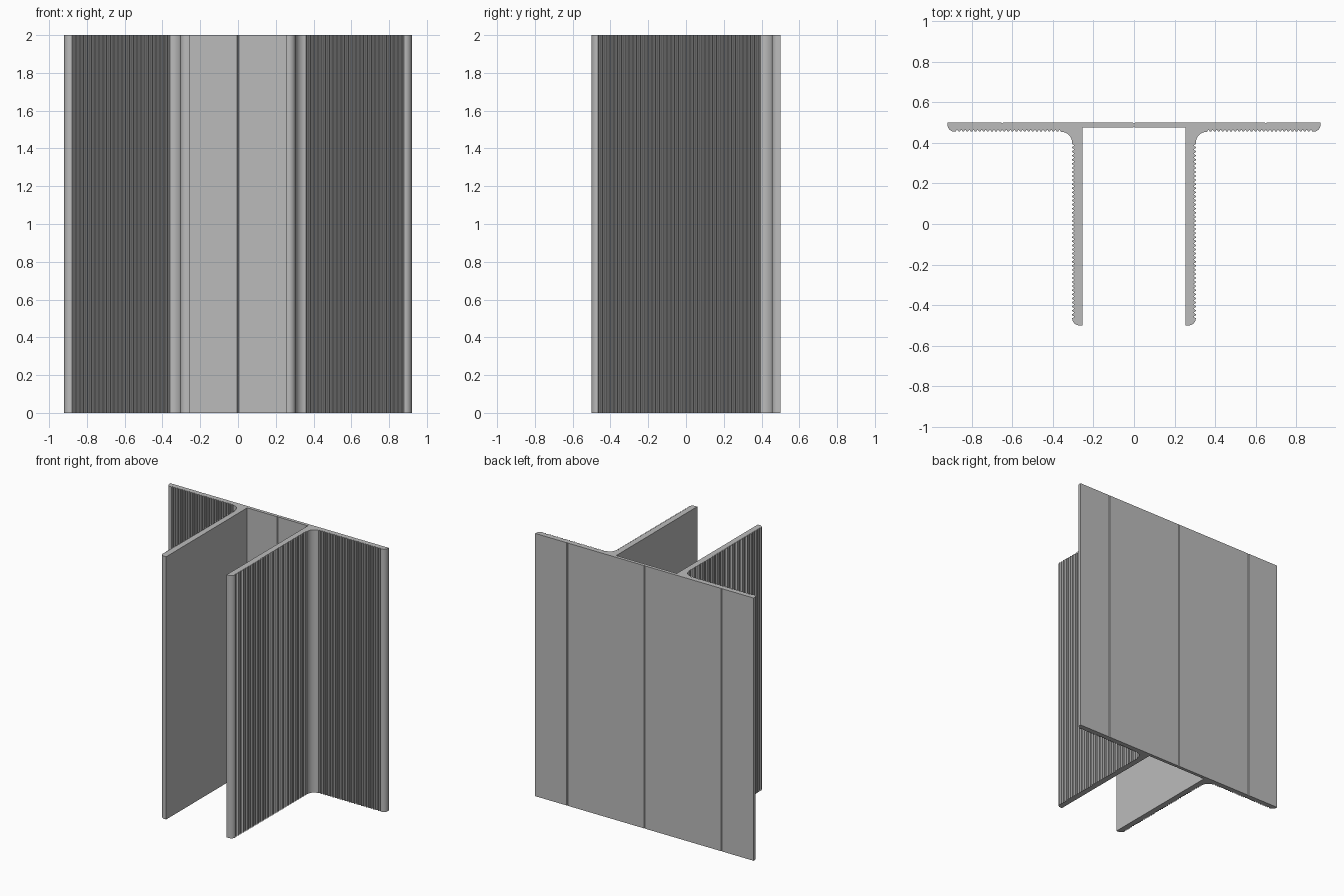
import bpy
import bmesh
from math import cos, sin, radians

cube = bpy.data.objects.get("Cube")
if cube:
    bpy.data.objects.remove(cube, do_unlink=True)

HEIGHT = 2.0
HALF_WIDTH, BACK, FRONT = 0.92, 0.5, -0.5
FLANGE_Y = 0.455               # ribbed face of the flange
LEG_IN, LEG_OUT = 0.255, 0.305  # inner and ribbed faces of the leg
ROUND, FILLET = 0.035, 0.055
PITCH, DEPTH, NOTCH = 0.02, 0.008, 0.005


def arc(cx, cy, r, start, end, steps=8):
    angles = [radians(start + (end - start) * i / steps) for i in range(steps + 1)]
    return [(cx + r * cos(a), cy + r * sin(a)) for a in angles]


def ribs(start, end, inward):
    """Row of small grip ribs between two points, grooves cut inward."""
    (x0, y0), (x1, y1) = start, end
    count = round((abs(x1 - x0) + abs(y1 - y0)) / PITCH)
    pts = []
    for i in range(count):
        for f, d in ((0.25, 0), (0.5, DEPTH), (0.75, DEPTH), (1, 0)):
            t = (i + f) / count
            pts.append((x0 + (x1 - x0) * t + inward[0] * d,
                        y0 + (y1 - y0) * t + inward[1] * d))
    return pts[:-1]


# Right half of the cross-section, from back centre round to front centre
half = [(0, BACK - NOTCH), (NOTCH, BACK)]
half += [(0.65 - NOTCH, BACK), (0.65, BACK - NOTCH), (0.65 + NOTCH, BACK)]
half += [(HALF_WIDTH, BACK)]
half += arc(HALF_WIDTH - ROUND, FLANGE_Y + ROUND, ROUND, 0, -90)
half += ribs((HALF_WIDTH - ROUND, FLANGE_Y), (LEG_OUT + FILLET, FLANGE_Y), (0, 1))
half += arc(LEG_OUT + FILLET, FLANGE_Y - FILLET, FILLET, 90, 180)
half += ribs((LEG_OUT, FLANGE_Y - FILLET), (LEG_OUT, FRONT + ROUND), (-1, 0))
half += arc(LEG_OUT - ROUND, FRONT + ROUND, ROUND, 0, -90)
half += [(LEG_IN, FRONT), (LEG_IN, 0.475), (NOTCH, 0.475), (0, 0.475 + NOTCH)]

# Mirror to the full outline and extrude upward
outline = half + [(-x, y) for x, y in reversed(half[1:-1])]
bm = bmesh.new()
base = bm.faces.new([bm.verts.new((x, y, 0)) for x, y in outline])
top = bmesh.ops.extrude_face_region(bm, geom=[base], use_keep_orig=True)["geom"]
bmesh.ops.translate(bm, vec=(0, 0, HEIGHT),
                    verts=[g for g in top if isinstance(g, bmesh.types.BMVert)])
bmesh.ops.recalc_face_normals(bm, faces=bm.faces)

mesh = bpy.data.meshes.new("extruded_profile")
bm.to_mesh(mesh)
bm.free()
profile = bpy.data.objects.new("extruded_profile", mesh)
bpy.context.collection.objects.link(profile)

# Plain grey finish
grey = bpy.data.materials.new("plain_grey")
grey.use_nodes = True
colour = (0.5, 0.5, 0.5, 1)
grey.diffuse_color = colour
grey.node_tree.nodes["Principled BSDF"].inputs["Base Color"].default_value = colour
mesh.materials.append(grey)

# Smooth the rounded corners, keep rib edges crisp
bpy.context.view_layer.objects.active = profile
profile.select_set(True)
bpy.ops.object.shade_smooth_by_angle(angle=radians(25))
